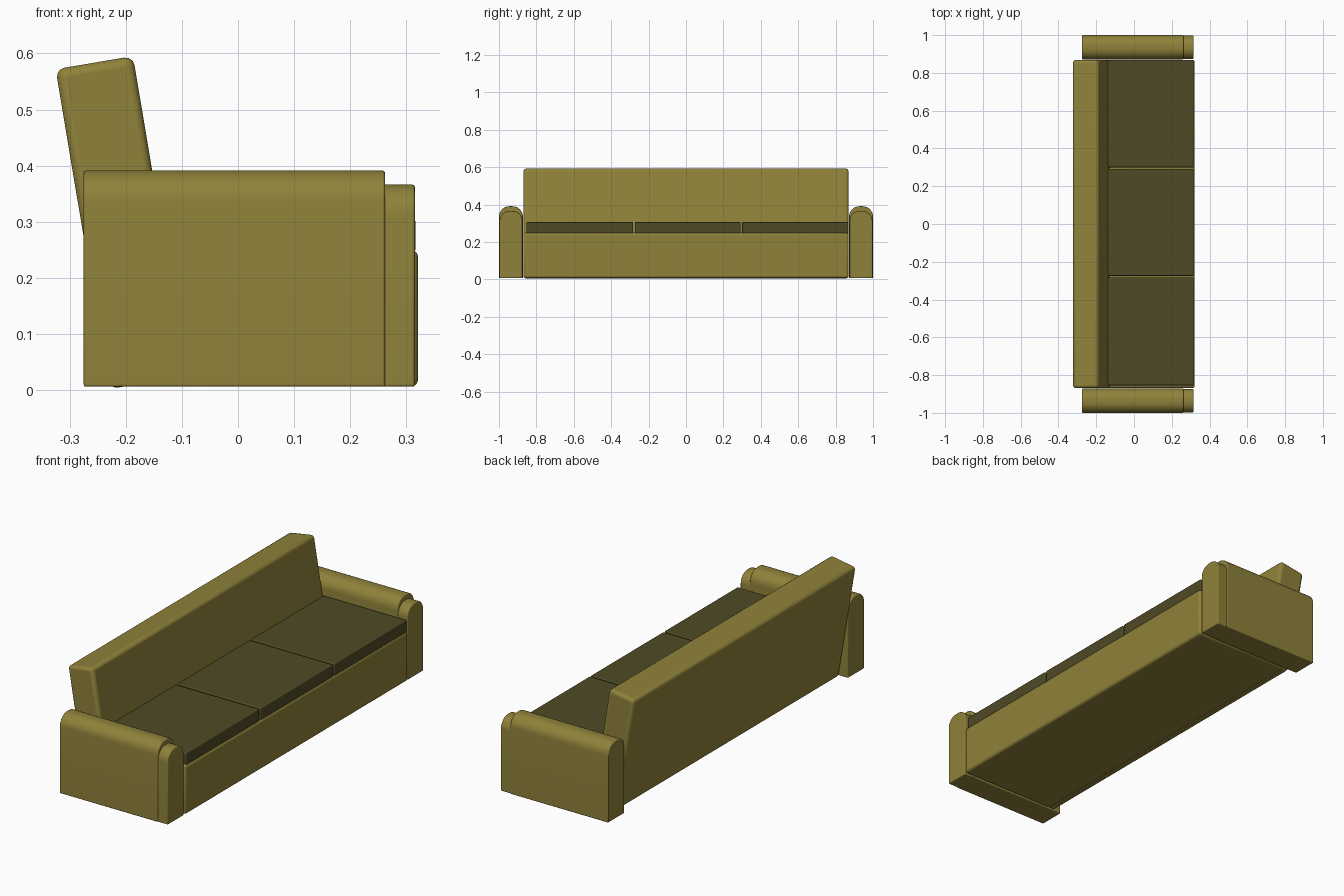
import bpy, bmesh, math

if "Cube" in bpy.data.objects:
    bpy.data.objects.remove(bpy.data.objects["Cube"])

def material(name, rgb):
    m = bpy.data.materials.new(name)
    m.diffuse_color = (*rgb, 1)
    m.use_nodes = True
    m.node_tree.nodes["Principled BSDF"].inputs["Base Color"].default_value = m.diffuse_color
    return m

OLIVE = material("olive fabric", (0.275, 0.223, 0.042))
DARK = material("dark olive fabric", (0.078, 0.068, 0.020))

def finish(name, bm, mat, bevel):
    bmesh.ops.recalc_face_normals(bm, faces=bm.faces)
    me = bpy.data.meshes.new(name)
    bm.to_mesh(me)
    bm.free()
    me.materials.append(mat)
    ob = bpy.data.objects.new(name, me)
    bpy.context.collection.objects.link(ob)
    b = ob.modifiers.new("soft edges", 'BEVEL')
    b.width, b.segments = bevel, 3
    b.limit_method, b.angle_limit = 'ANGLE', math.radians(40)
    bpy.ops.object.select_all(action='DESELECT')
    ob.select_set(True)
    bpy.context.view_layer.objects.active = ob
    bpy.ops.object.shade_smooth_by_angle(angle=math.radians(35))
    return ob

def box(name, lo, hi, mat, bevel):
    bm = bmesh.new()
    bmesh.ops.create_cube(bm, size=1)
    for v in bm.verts:
        v.co = [(a + b) / 2 + c * (b - a) for a, b, c in zip(lo, hi, v.co)]
    return finish(name, bm, mat, bevel)

def arched_slab(name, x0, x1, y0, y1, z0, z1, r):
    """Upright slab along x with rounded top edges."""
    pts = [(y0, z0), (y1, z0)]
    for cy, start in ((y1 - r, 0), (y0 + r, 90)):
        for i in range(9):
            a = math.radians(start + i * 90 / 8)
            pts.append((cy + r * math.cos(a), z1 - r + r * math.sin(a)))
    bm = bmesh.new()
    face = bm.faces.new([bm.verts.new((x0, y, z)) for y, z in pts])
    ext = bmesh.ops.extrude_face_region(bm, geom=[face])
    for g in ext["geom"]:
        if isinstance(g, bmesh.types.BMVert):
            g.co.x = x1
    return finish(name, bm, OLIVE, 0.004)

# Armrests with their front panels
for side, s in (("right", -1), ("left", 1)):
    a, b = sorted((s * 0.872, s * 1.0))
    arched_slab(side + "_armrest", -0.275, 0.262, a, b, 0.006, 0.391, 0.056)
    a, b = sorted((s * 0.874, s * 0.997))
    arched_slab(side + "_armrest_front", 0.255, 0.315, a, b, 0.006, 0.366, 0.054)

# Base under the cushions
box("seat_base", (-0.20, -0.869, 0.006), (0.321, 0.869, 0.25), OLIVE, 0.013)

# Three seat cushions
for i, (a, b) in enumerate(((-0.854, -0.283), (-0.274, 0.292), (0.300, 0.868))):
    box(f"seat_cushion_{i + 1}", (-0.14, a, 0.245), (0.316, b, 0.306), DARK, 0.005)

# Reclined backrest
back = box("backrest", (-0.07, -0.869, -0.289), (0.07, 0.869, 0.289), OLIVE, 0.016)
back.location = (-0.2084, 0, 0.2985)
back.rotation_euler.y = math.radians(-9.5)
